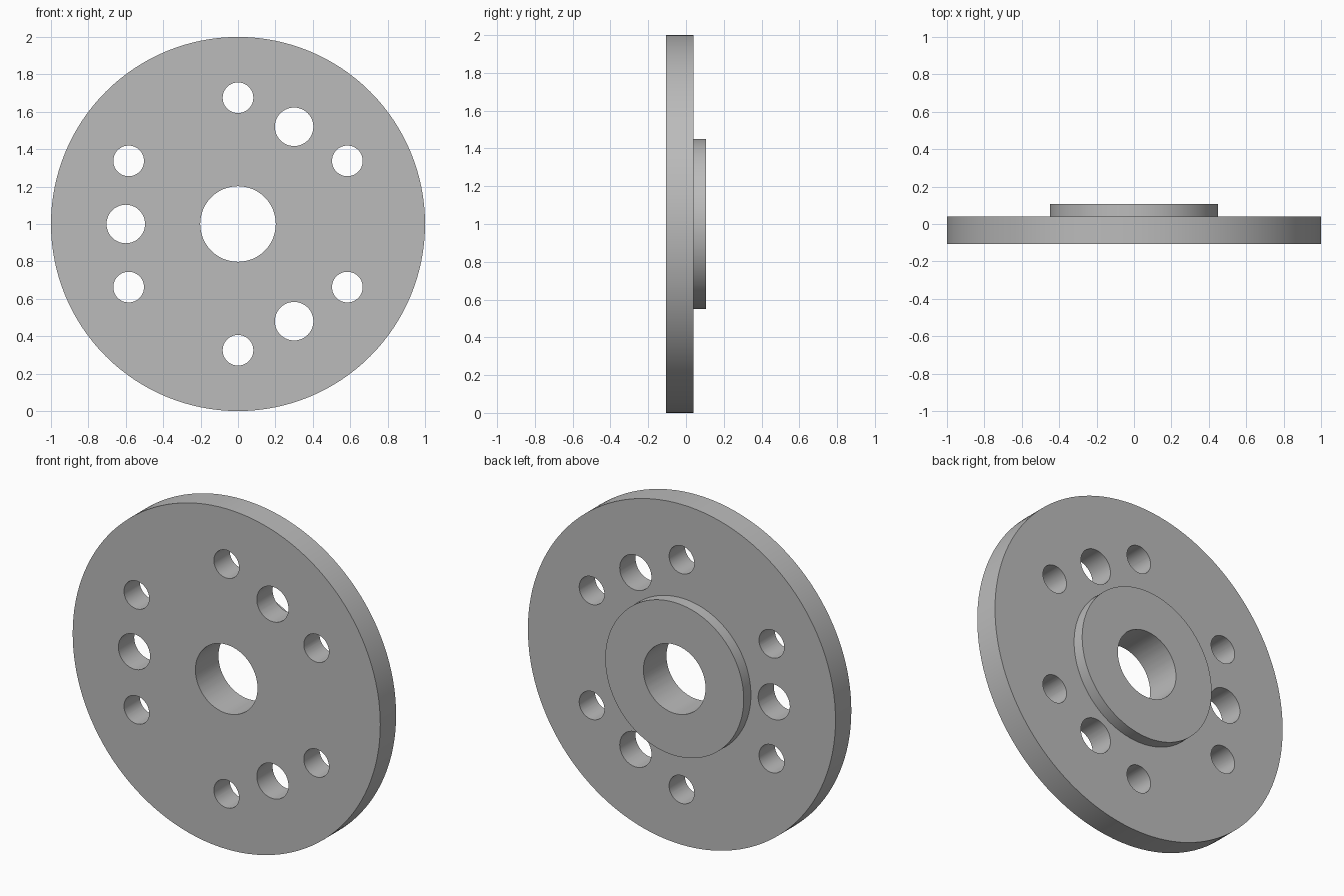
import bpy
import bmesh
from math import cos, sin, radians, pi
from mathutils import Matrix

cube = bpy.data.objects.get("Cube")
if cube:
    bpy.data.objects.remove(cube, do_unlink=True)

FRONT, STEP, BACK = -0.107, 0.04, 0.107
CENTRE_Z = 1.0

grey = bpy.data.materials.new("plain grey")
grey.use_nodes = True
colour = (0.5, 0.5, 0.5, 1)
grey.diffuse_color = colour
grey.node_tree.nodes["Principled BSDF"].inputs["Base Color"].default_value = colour


def new_object(name, bm):
    bmesh.ops.recalc_face_normals(bm, faces=bm.faces)
    mesh = bpy.data.meshes.new(name)
    bm.to_mesh(mesh)
    bm.free()
    mesh.materials.append(grey)
    obj = bpy.data.objects.new(name, mesh)
    bpy.context.collection.objects.link(obj)
    return obj


def add_drill(bm, radius, distance, angle, segments):
    """Add a cylinder along y at a polar position on the disc."""
    a = radians(angle)
    place = Matrix.Translation((distance * cos(a), 0, CENTRE_Z + distance * sin(a)))
    bmesh.ops.create_cone(bm, cap_ends=True, segments=segments, radius1=radius,
                          radius2=radius, depth=0.5,
                          matrix=place @ Matrix.Rotation(pi / 2, 4, 'X'))


# Stepped disc: wide flange with a raised hub on the back
bm = bmesh.new()
profile = [(0, FRONT), (1, FRONT), (1, STEP), (0.45, STEP), (0.45, BACK), (0, BACK)]
points = [bm.verts.new((r, y, CENTRE_Z)) for r, y in profile]
edges = [bm.edges.new(pair) for pair in zip(points, points[1:])]
bmesh.ops.spin(bm, geom=points + edges, cent=(0, 0, CENTRE_Z), axis=(0, 1, 0),
               angle=2 * pi, steps=128)
bmesh.ops.remove_doubles(bm, verts=bm.verts, dist=0.0001)
flange = new_object("flange_disc", bm)

# Drills: centre bore, six bolt holes, three larger holes
bm = bmesh.new()
add_drill(bm, 0.202, 0, 0, 96)
for i in range(6):
    add_drill(bm, 0.082, 0.675, 30 + 60 * i, 48)
for i in range(3):
    add_drill(bm, 0.103, 0.6, 60 + 120 * i, 48)
drills = new_object("hole_cutters", bm)
drills.hide_render = True

# Cut the holes, then discard the cutters
cut = flange.modifiers.new("holes", 'BOOLEAN')
cut.operation = 'DIFFERENCE'
cut.solver = 'EXACT'
cut.object = drills
bpy.context.view_layer.objects.active = flange
flange.select_set(True)
bpy.ops.object.modifier_apply(modifier=cut.name)
bpy.data.objects.remove(drills, do_unlink=True)
bpy.ops.object.shade_smooth_by_angle(angle=radians(30))
